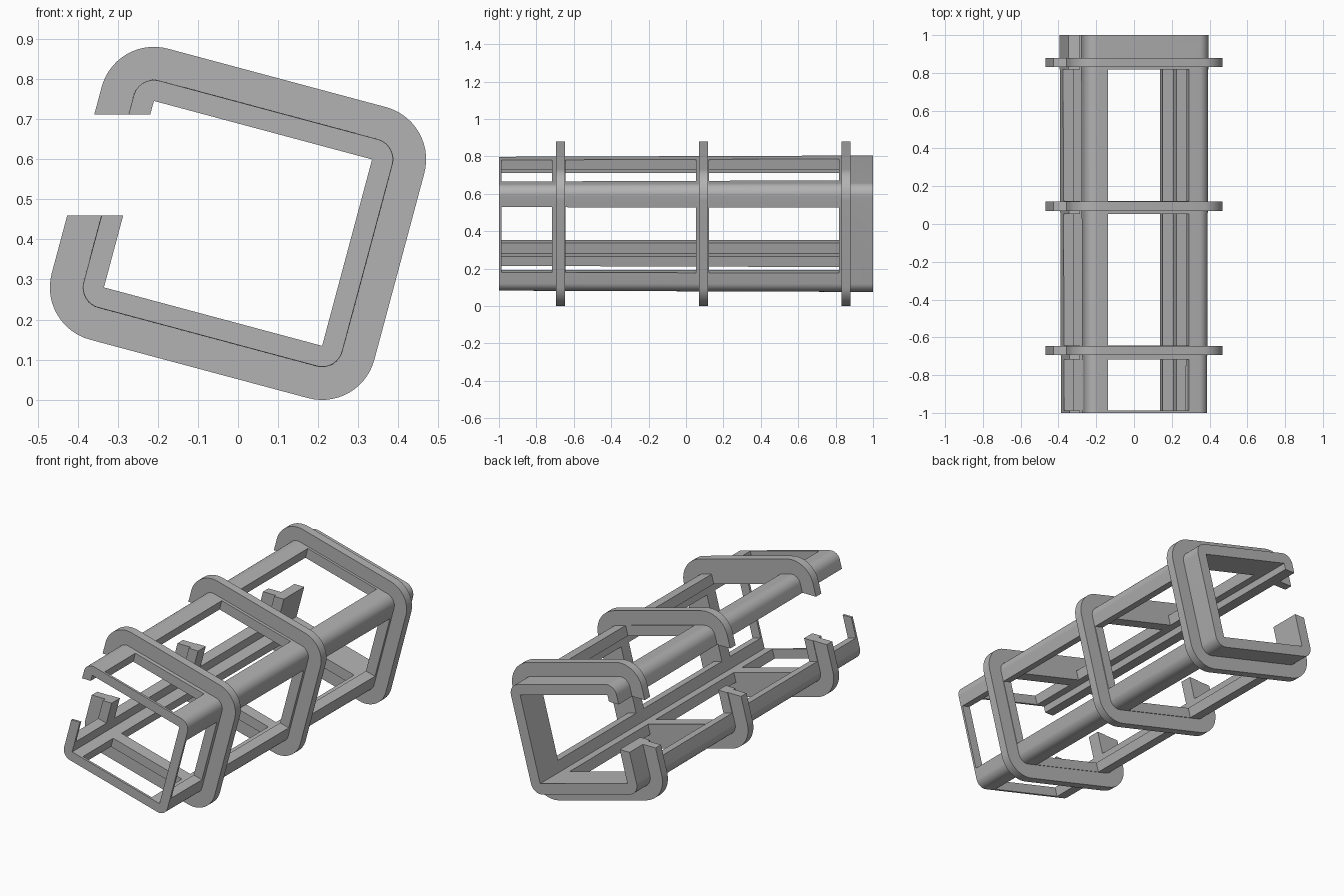
import bpy
import bmesh
from math import radians, pi, cos, sin
from mathutils import Matrix

default = bpy.data.objects.get("Cube")
if default:
    bpy.data.objects.remove(default, do_unlink=True)

grey = bpy.data.materials.new("plain grey")
grey.use_nodes = True
colour = (0.45, 0.45, 0.45, 1)
grey.diffuse_color = colour
grey.node_tree.nodes["Principled BSDF"].inputs["Base Color"].default_value = colour

HALF_W, HALF_H = 0.282, 0.241          # inner opening of the sleeve
STRIP = 0.06                           # wall left beside each inner corner
TILT = Matrix.Translation((0, 0, 0.44)) @ Matrix.Rotation(radians(15), 4, 'Y')
SEGMENTS = 14


def add_object(name, bm, matrix=TILT):
    bmesh.ops.recalc_face_normals(bm, faces=bm.faces)
    bm.transform(matrix)
    mesh = bpy.data.meshes.new(name)
    bm.to_mesh(mesh)
    bm.free()
    mesh.materials.append(grey)
    obj = bpy.data.objects.new(name, mesh)
    bpy.context.collection.objects.link(obj)
    return obj


def rounded_loop(radius):
    """Rectangle grown by radius, with its arcs centred on the inner corners."""
    points = []
    for k, (sx, sz) in enumerate([(1, 1), (-1, 1), (-1, -1), (1, -1)]):
        for i in range(SEGMENTS + 1):
            a = (k + i / SEGMENTS) * pi / 2
            points.append((sx * HALF_W + radius * cos(a), sz * HALF_H + radius * sin(a)))
    return points


def rounded_block(name, y0, y1, r0, r1):
    bm = bmesh.new()
    front = [bm.verts.new((x, y0, z)) for x, z in rounded_loop(r0)]
    back = [bm.verts.new((x, y1, z)) for x, z in rounded_loop(r1)]
    bm.faces.new(front)
    bm.faces.new(back)
    n = len(front)
    for i in range(n):
        j = (i + 1) % n
        bm.faces.new((front[i], front[j], back[j], back[i]))
    return add_object(name, bm)


def cut_box(obj, low, high, matrix=TILT):
    """Subtract a box, given by two opposite corners, from obj."""
    bm = bmesh.new()
    bmesh.ops.create_cube(bm, size=1)
    for v in bm.verts:
        v.co = [low[i] if v.co[i] < 0 else high[i] for i in range(3)]
    cutter = add_object("cutter", bm, matrix)
    cutter.hide_render = True
    mod = obj.modifiers.new("cut", 'BOOLEAN')
    mod.operation = 'DIFFERENCE'
    mod.solver = 'EXACT'
    mod.object = cutter
    bpy.context.view_layer.objects.active = obj
    bpy.ops.object.modifier_apply(modifier=mod.name)
    bpy.data.objects.remove(cutter, do_unlink=True)


def cut_side_gap(obj):
    cut_box(obj, (-0.6, -2, 0.46), (-0.16, 2, 0.712), Matrix.Identity(4))


def smooth(obj):
    bpy.ops.object.select_all(action='DESELECT')
    obj.select_set(True)
    bpy.context.view_layer.objects.active = obj
    bpy.ops.object.shade_smooth_by_angle(angle=radians(30))


# Long sleeve, slightly thicker toward the back, open at both ends
sleeve = rounded_block("sleeve_frame", -1, 1, 0.052, 0.059)
cut_box(sleeve, (-HALF_W, -2, -HALF_H), (HALF_W, 2, HALF_H))
cut_side_gap(sleeve)

# Windows through all four walls, leaving corner strips and cross frames
for y0, y1 in [(-0.987, -0.717), (-0.643, 0.053), (0.122, 0.818)]:
    w, h = HALF_W - STRIP, HALF_H - STRIP
    cut_box(sleeve, (-1, y0, -h), (1, y1, h))
    cut_box(sleeve, (-w, y0, -1), (w, y1, 1))
smooth(sleeve)

# Raised ribs around the sleeve, seated inside its wall
for name, y in [("front_rib", -0.67), ("middle_rib", 0.094), ("back_rib", 0.856)]:
    rib = rounded_block(name, y - 0.024, y + 0.024, 0.135, 0.135)
    w, h = HALF_W + 0.03, HALF_H + 0.03
    cut_box(rib, (-w, -2, -h), (w, 2, h))
    cut_side_gap(rib)
    smooth(rib)
